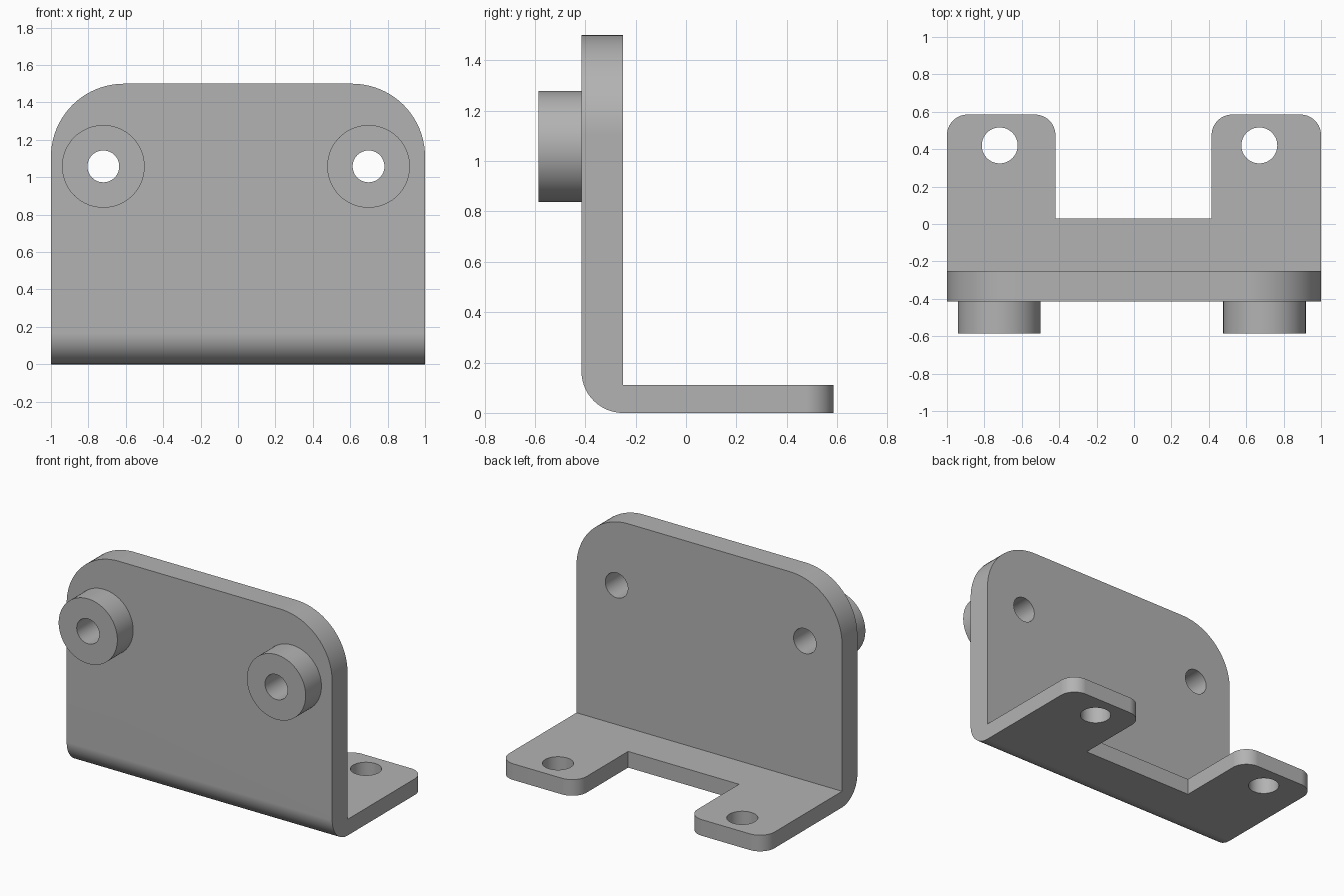
import bpy
from math import sin, cos, pi, radians
from mathutils import Matrix, Vector
import bmesh

cube = bpy.data.objects.get("Cube")
if cube:
    bpy.data.objects.remove(cube, do_unlink=True)

W = 1.0                        # half width
FRONT, INNER, BACK = -0.415, -0.25, 0.585
TOP, BASE = 1.5, 0.11

steel = bpy.data.materials.new("plain grey")
steel.use_nodes = True
GREY = (0.45, 0.45, 0.45, 1)
steel.diffuse_color = GREY
steel.node_tree.nodes["Principled BSDF"].inputs["Base Color"].default_value = GREY


def outline(corners, steps=20):
    """Round each (x, y, radius) right-angle corner of a closed outline."""
    points = []
    for i, (x, y, r) in enumerate(corners):
        p = Vector((x, y))
        if r == 0:
            points.append(p)
            continue
        a = (Vector(corners[i - 1][:2]) - p).normalized()
        b = (Vector(corners[(i + 1) % len(corners)][:2]) - p).normalized()
        for k in range(steps + 1):
            t = pi / 2 * k / steps
            points.append(p + a * r * (1 - sin(t)) + b * r * (1 - cos(t)))
    return points


def prism(name, points, place, start, end):
    """Extrude an outline; place(u, v, depth) gives the position in space."""
    bm = bmesh.new()
    face = bm.faces.new([bm.verts.new(place(p.x, p.y, start)) for p in points])
    new = bmesh.ops.extrude_face_region(bm, geom=[face])["geom"]
    shift = Vector(place(0, 0, end)) - Vector(place(0, 0, start))
    bmesh.ops.translate(bm, vec=shift, verts=[g for g in new if isinstance(g, bmesh.types.BMVert)])
    bmesh.ops.recalc_face_normals(bm, faces=bm.faces)
    return finish(name, bm)


def cylinder(name, centre, radius, depth, along_y):
    bm = bmesh.new()
    turn = Matrix.Rotation(pi / 2, 4, 'X') if along_y else Matrix()
    bmesh.ops.create_cone(bm, cap_ends=True, segments=72, radius1=radius, radius2=radius,
                          depth=depth, matrix=Matrix.Translation(centre) @ turn)
    return finish(name, bm)


def finish(name, bm):
    mesh = bpy.data.meshes.new(name)
    bm.to_mesh(mesh)
    bm.free()
    mesh.materials.append(steel)
    obj = bpy.data.objects.new(name, mesh)
    bpy.context.collection.objects.link(obj)
    return obj


def combine(target, tool, operation):
    mod = target.modifiers.new(operation.lower(), 'BOOLEAN')
    mod.operation, mod.solver, mod.object = operation, 'EXACT', tool
    bpy.context.view_layer.objects.active = target
    bpy.ops.object.modifier_apply(modifier=mod.name)
    bpy.data.objects.remove(tool, do_unlink=True)


# Bent sheet: L section with a rounded outer bend
section = outline([(FRONT, 0, 0.165), (BACK, 0, 0), (BACK, BASE, 0),
                   (INNER, BASE, 0), (INNER, TOP, 0), (FRONT, TOP, 0)])
bracket = prism("mounting_bracket", section, lambda u, v, d: (d, u, v), -W, W)

# Rounded top corners of the upright plate
upright = outline([(-W, -1, 0), (W, -1, 0), (W, TOP, 0.39), (-W, TOP, 0.39)])
combine(bracket, prism("upright_trim", upright, lambda u, v, d: (u, d, v), -1, 1), 'INTERSECT')

# Two foot tabs with a notch between them
foot = outline([(-W, -1, 0), (W, -1, 0), (W, BACK, 0.11), (0.415, BACK, 0.11), (0.415, 0.03, 0),
                (-0.42, 0.03, 0), (-0.42, BACK, 0.11), (-W, BACK, 0.11)])
combine(bracket, prism("foot_trim", foot, lambda u, v, d: (u, v, d), -1, 2), 'INTERSECT')

# Bosses on the front, with bores through the plate, and the foot holes
for boss_x, foot_x in ((-0.72, -0.718), (0.698, 0.67)):
    combine(bracket, cylinder("boss", (boss_x, -0.46, 1.058), 0.221, 0.25, True), 'UNION')
    combine(bracket, cylinder("boss_bore", (boss_x, -0.4, 1.058), 0.085, 1, True), 'DIFFERENCE')
    combine(bracket, cylinder("foot_hole", (foot_x, 0.42, 0), 0.096, 1, False), 'DIFFERENCE')

# Smooth bends and bores, crisp edges, flat plates
bpy.ops.object.select_all(action='DESELECT')
bracket.select_set(True)
bpy.context.view_layer.objects.active = bracket
bpy.ops.object.shade_smooth_by_angle(angle=radians(30))
normals = bracket.modifiers.new("flat_plates", 'WEIGHTED_NORMAL')
normals.keep_sharp = True
